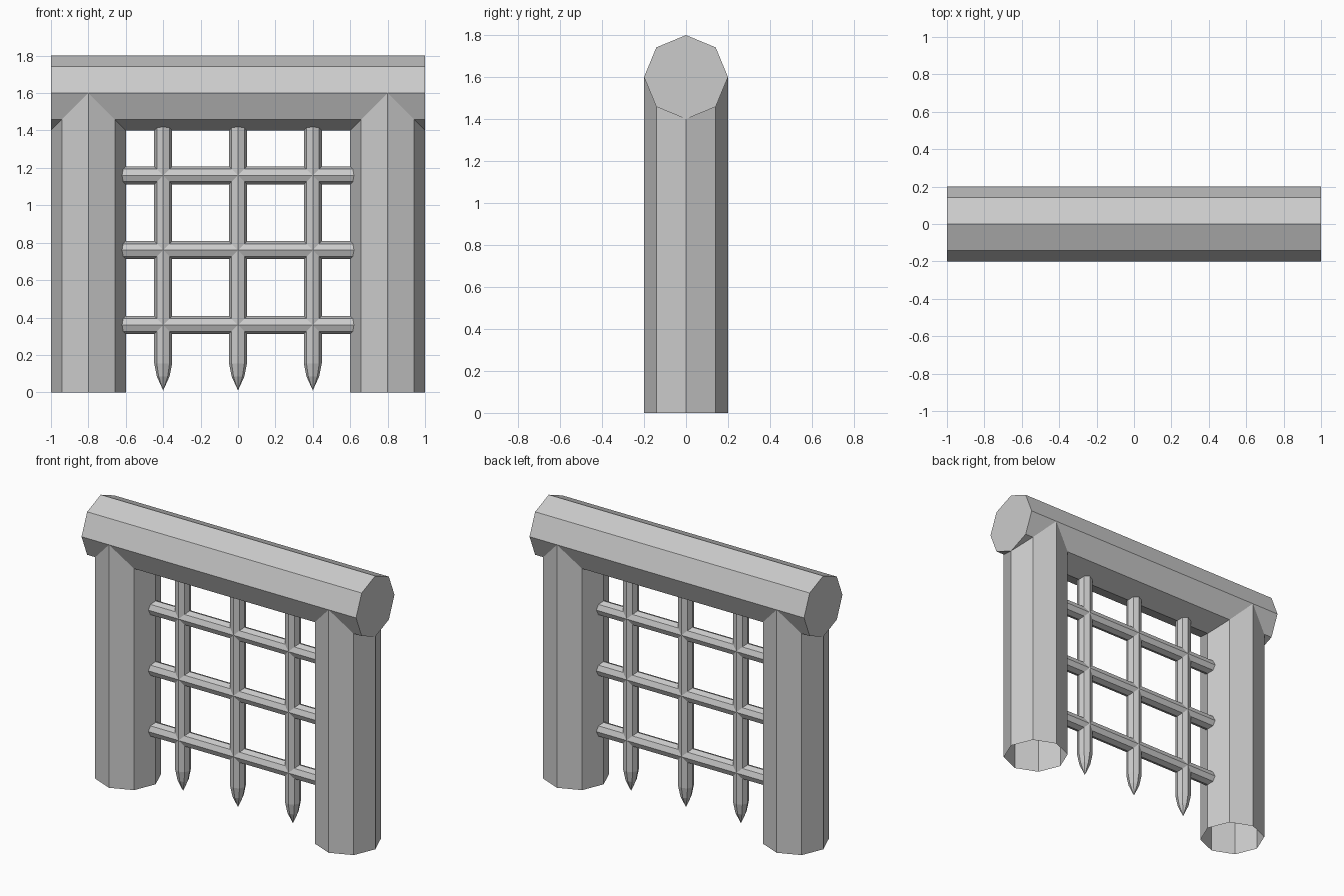
import bpy, bmesh
from math import cos, sin, pi

if "Cube" in bpy.data.objects:
    bpy.data.objects.remove(bpy.data.objects["Cube"])

SIDES = 8


def prism(name, rings, axis='Z', offset=(0, 0, 0), cap_start=False, cap_end=False):
    """Octagonal bar from (position, radius) rings along an axis; radius 0 makes a point."""
    bm = bmesh.new()

    def place(a, b, t):
        p = (a, b, t) if axis == 'Z' else (t, a, b)
        return bm.verts.new([p[i] + offset[i] for i in range(3)])

    loops = []
    for t, r in rings:
        if r == 0:
            loops.append([place(0, 0, t)] * SIDES)
        else:
            loops.append([place(r * cos(2 * pi * i / SIDES), r * sin(2 * pi * i / SIDES), t)
                          for i in range(SIDES)])
    for lo, hi in zip(loops, loops[1:]):
        for i in range(SIDES):
            j = (i + 1) % SIDES
            corners = list(dict.fromkeys((lo[i], lo[j], hi[j], hi[i])))
            bm.faces.new(corners)
    if cap_start:
        bm.faces.new(loops[0][::-1])
    if cap_end:
        bm.faces.new(loops[-1])
    mesh = bpy.data.meshes.new(name)
    bm.to_mesh(mesh)
    bm.free()
    obj = bpy.data.objects.new(name, mesh)
    bpy.context.collection.objects.link(obj)
    return obj


# Top beam, capped at both ends
prism("top_beam", [(-1, 0.2), (1, 0.2)], 'X', (0, 0, 1.6), True, True)

# Posts, open at the bottom and running up into the beam
for side, x in (("left", -0.8), ("right", 0.8)):
    prism(side + "_post", [(0, 0.2), (1.6, 0.2)], 'Z', (x, 0, 0))

BAR = 0.048

# Upright bars with pointed lower ends
for i in range(3):
    prism(f"upright_bar_{i + 1}", [(0.01, 0), (0.085, 0.034), (0.155, BAR), (1.45, BAR)],
          'Z', (0.4 * (i - 1), 0, 0), cap_end=True)

# Cross bars, their ends buried in the posts
for i in range(3):
    prism(f"cross_bar_{i + 1}", [(-0.63, BAR), (0.63, BAR)], 'X',
          (0, 0, 0.36 + 0.4 * i), True, True)
